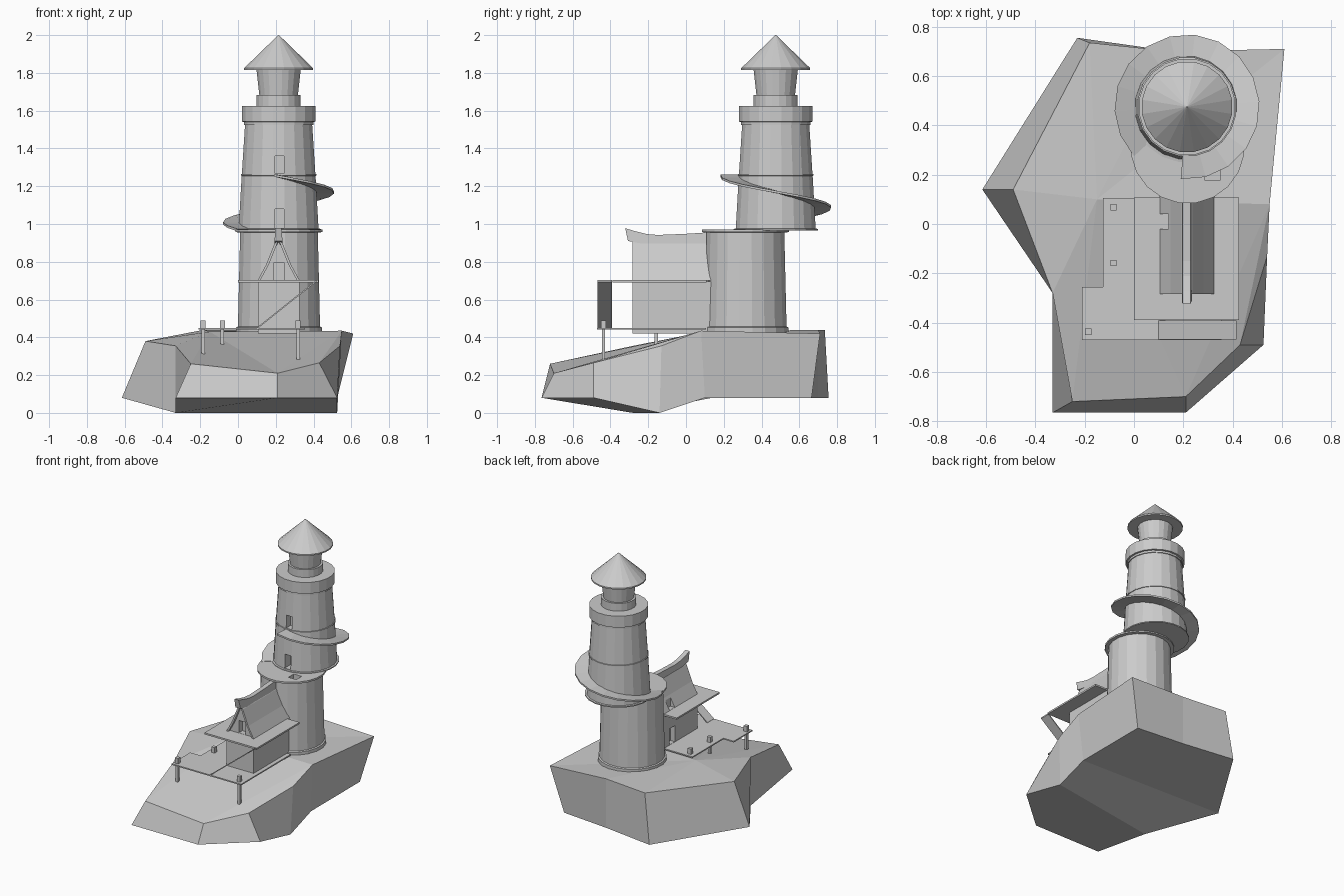
import bpy, bmesh, math
from mathutils import Vector

cube = bpy.data.objects.get("Cube")
if cube:
    bpy.data.objects.remove(cube, do_unlink=True)

GREY = (0.6, 0.6, 0.6, 1)
grey = bpy.data.materials.new("plain grey")
grey.use_nodes = True
grey.diffuse_color = GREY
grey.node_tree.nodes["Principled BSDF"].inputs["Base Color"].default_value = GREY


def build(name, verts, faces):
    bm = bmesh.new()
    vs = [bm.verts.new(v) for v in verts]
    for f in faces:
        bm.faces.new([vs[i] for i in f])
    bmesh.ops.recalc_face_normals(bm, faces=bm.faces)
    mesh = bpy.data.meshes.new(name)
    bm.to_mesh(mesh)
    bm.free()
    mesh.materials.append(grey)
    obj = bpy.data.objects.new(name, mesh)
    bpy.context.scene.collection.objects.link(obj)
    return obj


def loft(name, rings, caps=True):
    """Skin equal-sized closed rings, capping both ends."""
    n = len(rings[0])
    faces = [(r * n + i, r * n + (i + 1) % n, (r + 1) * n + (i + 1) % n, (r + 1) * n + i)
             for r in range(len(rings) - 1) for i in range(n)]
    if caps:
        faces += [tuple(range(n)), tuple(range((len(rings) - 1) * n, len(rings) * n))]
    return build(name, [p for ring in rings for p in ring], faces)


def box(name, x, y, z):
    return loft(name, [[(x[0], y[0], h), (x[1], y[0], h), (x[1], y[1], h), (x[0], y[1], h)] for h in z])


def lathe(name, centre, profile, sides=20):
    rings = []
    for r, z in profile:
        angles = [math.tau * (i + 0.5) / sides for i in range(sides)]
        rings.append([(centre[0] + r * math.cos(a), centre[1] + r * math.sin(a), z) for a in angles])
    return loft(name, rings)


def cut(target, x, y, z):
    """Carve a box-shaped recess, then discard the cutter."""
    cutter = box("cutter", x, y, z)
    cutter.hide_render = True
    mod = target.modifiers.new("recess", "BOOLEAN")
    mod.operation, mod.object, mod.solver = "DIFFERENCE", cutter, "EXACT"
    bpy.context.view_layer.objects.active = target
    bpy.ops.object.modifier_apply(modifier=mod.name)
    bpy.data.objects.remove(cutter, do_unlink=True)


# Rock: lower and upper outlines, a crown point, and a keel underneath
low = [(-.33, -.765, .08), (.21, -.765, .08), (.525, -.49, .08), (.525, -.14, 0), (.525, .1, .08),
       (.525, .665, .08), (.16, .70, .08), (-.23, .755, .08), (-.615, .14, .08), (-.33, -.28, 0)]
high = [(-.25, -.72, .26), (.21, -.70, .21), (.43, -.49, .265), (.54, -.13, .355), (.55, .08, .435),
        (.61, .71, .42), (.16, .70, .44), (-.18, .735, .44), (-.49, .14, .38), (-.33, -.28, .355)]
n = len(low)
rock_faces = [(i, (i + 1) % n, n + (i + 1) % n, n + i) for i in range(n)]
rock_faces += [(0, 1, 2, 3, 9), (9, 3, 4, 8), (4, 5, 6, 7, 8)]
crown = 2 * n
rock_faces += [(crown, n + a, n + b) for a, b in
               ((7, 8), (8, 9), (9, 0), (0, 1), (1, 4), (4, 5), (5, 6), (6, 7))]
rock_faces += [(n + 1, n + 2, n + 4), (n + 2, n + 3, n + 4)]
build("rock", low + high + [(-.15, .1, .43)], rock_faces)

# Lower tower, with foot and top flanges
lower, upper = (.217, .315), (.215, .475)
lower_tower = lathe("lower_tower", lower, [(.23, .42), (.23, .453), (.22, .457), (.208, .955),
                                           (.232, .957), (.232, .97)])
cut(lower_tower, (.285, .35), (.178, .24), (.93, 1))

# Upper tower, set back from the lower one
upper_tower = lathe("upper_tower", upper, [(.226, .966), (.226, .974), (.214, .976), (.198, 1.255),
                                           (.202, 1.256), (.202, 1.264), (.197, 1.265), (.179, 1.54)])
for z in ((.98, 1.08), (1.268, 1.36)):
    cut(upper_tower, (.195, .243), (.2, .33), z)
lathe("gallery", upper, [(.186, 1.525), (.186, 1.54), (.197, 1.542), (.197, 1.625)])
lathe("lantern_base", upper, [(.118, 1.62), (.118, 1.682)])
lathe("lantern", upper, [(.103, 1.68), (.119, 1.82)])
lathe("lantern_roof", upper, [(.185, 1.815), (.185, 1.825), (.002, 2)])

# Spiral walkway descending around the upper tower
steps = 16
sections = []
for i in range(steps + 1):
    t = i / steps
    a = math.radians(-95 + 318 * t)
    z = 1.263 - .29 * t
    sections.append([(upper[0] + r * math.cos(a), upper[1] + r * math.sin(a), z + dz)
                     for r, dz in ((.185, 0), (.294, 0), (.294, -.012), (.185, -.012))])
loft("spiral_walkway", sections)

# Dock and its posts
outline = [(-.125, .105), (-.125, -.255), (-.21, -.255), (-.21, -.47), (.355, -.47), (.355, .105)]
loft("dock", [[(x, y, z) for x, y in outline] for z in (.441, .45)])
for i, (x, y, foot) in enumerate(((-.083, .068, .36), (-.083, -.158, .36),
                                  (-.185, -.437, .28), (.318, -.437, .28))):
    box(f"post_{i + 1}", (x - .009, x + .009), (y - .009, y + .009), (foot, .45))
    box(f"post_cap_{i + 1}", (x - .013, x + .013), (y - .013, y + .013), (.45, .49))

# House walls with a side door, and the balcony deck on top
walls = box("house_walls", (.105, .325), (-.283, .16), (.42, .695))
cut(walls, (.08, .14), (-.02, .04), (.452, .57))
box("balcony_deck", (0, .425), (-.39, .108), (.691, .703))

# Ramp from the dock up to the balcony
loft("ramp", [[(.1, y, .452), (.415, y, .703), (.415, y, .694), (.1, y, .443)] for y in (-.468, -.392)])

# Attic gable with a front door
mid = .215
attic = loft("attic", [[(mid - .1, y, .7), (mid + .1, y, .7), (mid, y, .91)] for y in (-.262, .16)])
cut(attic, (.19, .243), (-.3, -.22), (.704, .795))

# Concave roof slopes, with an opening in the right-hand one
curve = [(.112, .7), (.066, .785), (.022, .895), (.006, .915)]
for name, side in (("roof_right", -1), ("roof_left", 1)):
    inner = [(max(w - .014, 0), z) for w, z in reversed(curve)]
    slope = loft(name, [[(mid + side * w, y, z) for w, z in curve + inner] for y in (-.283, .16)])
    if side < 0:
        cut(slope, (.08, .14), (-.02, .04), (.704, .8))
cut(attic, (.08, .14), (-.02, .04), (.704, .8))

# Sagging ridge beam that sweeps up at the front
ridge = [(-.322, .978, .91), (-.27, .962, .9), (-.21, .947, .89), (-.15, .942, .885), (0, .948, .89), (.14, .957, .89)]
loft("ridge_beam", [[(.196, y, top), (.23, y, top), (.236, y + .015, base), (.194, y + .015, base)]
                    for y, top, base in ridge])
